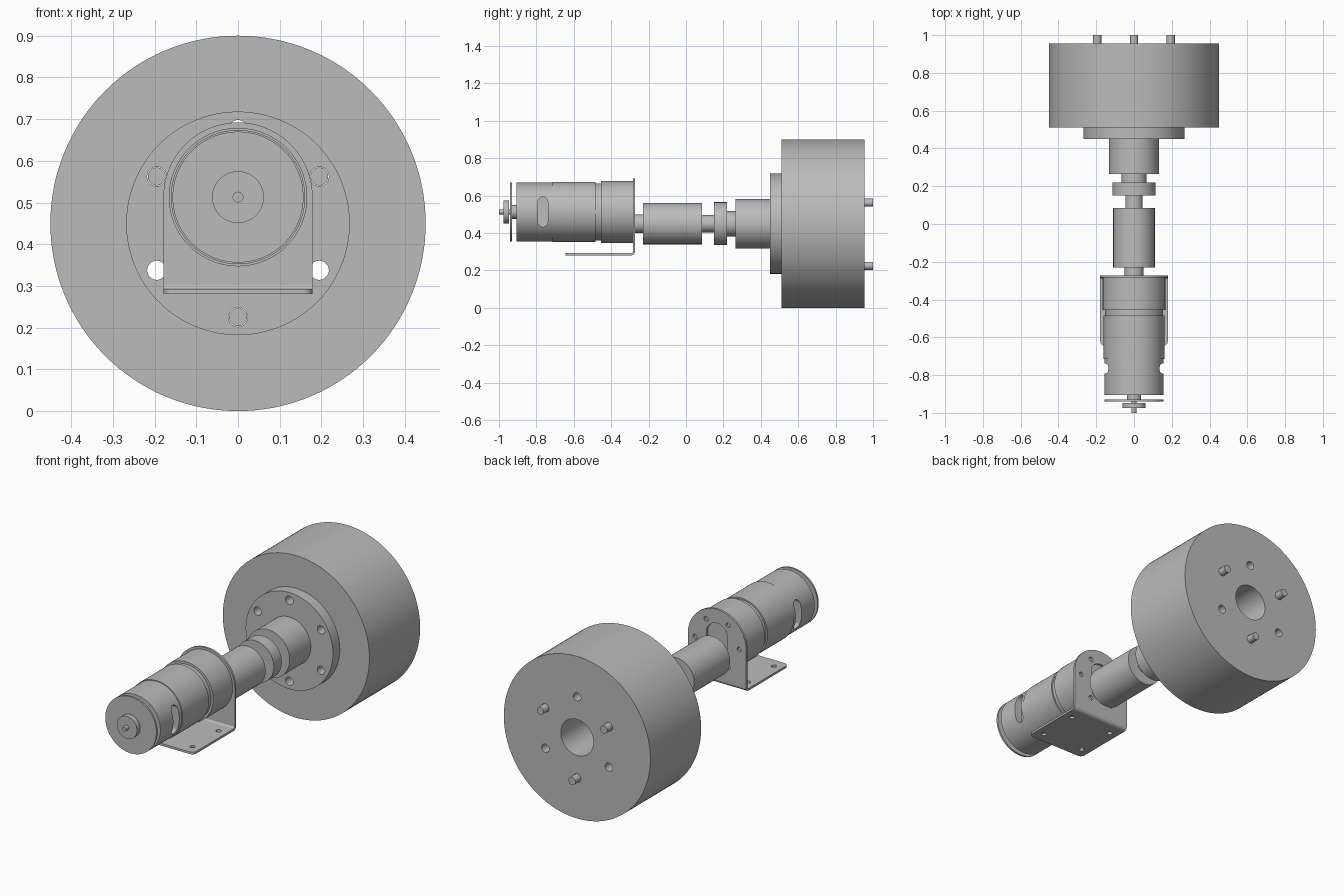
import bpy, bmesh
from math import sin, cos, pi, radians
from mathutils import Vector

if "Cube" in bpy.data.objects:
    bpy.data.objects.remove(bpy.data.objects["Cube"])

metal = bpy.data.materials.new("grey_metal")
metal.use_nodes = True
GREY = (0.5, 0.5, 0.5, 1)
metal.diffuse_color = GREY
metal.node_tree.nodes["Principled BSDF"].inputs["Base Color"].default_value = GREY

WHEEL_Z, MOTOR_Z = 0.45, 0.513   # the two parallel axes
PLATE_HALF = 0.179


def finish(name, bm):
    """Turn a bmesh into a smooth-shaded object with sharp edges kept."""
    bmesh.ops.remove_doubles(bm, verts=bm.verts, dist=1e-5)
    bmesh.ops.recalc_face_normals(bm, faces=bm.faces)
    mesh = bpy.data.meshes.new(name)
    bm.to_mesh(mesh)
    bm.free()
    mesh.materials.append(metal)
    obj = bpy.data.objects.new(name, mesh)
    bpy.context.collection.objects.link(obj)
    smooth(obj)
    return obj


def smooth(obj):
    bpy.ops.object.select_all(action="DESELECT")
    obj.select_set(True)
    bpy.context.view_layer.objects.active = obj
    bpy.ops.object.shade_smooth_by_angle(angle=radians(30))


def lathe(name, profile, z, x=0, segments=96):
    """Revolve (y, radius) points about an axis running along y."""
    bm = bmesh.new()
    verts = [bm.verts.new((x, y, z + r)) for y, r in profile]
    edges = [bm.edges.new(pair) for pair in zip(verts, verts[1:])]
    bmesh.ops.spin(bm, geom=verts + edges, cent=(x, 0, z), axis=(0, 1, 0),
                   angle=2 * pi, steps=segments)
    return finish(name, bm)


def rod(name, y0, y1, r, z, x=0, segments=64):
    return lathe(name, [(y0, 0), (y0, r), (y1, r), (y1, 0)], z, x, segments)


def prism(name, outline, direction):
    """Extrude a closed outline of 3D points."""
    bm = bmesh.new()
    face = bm.faces.new([bm.verts.new(p) for p in outline])
    top = bmesh.ops.extrude_face_region(bm, geom=[face])["geom"]
    bmesh.ops.translate(bm, vec=Vector(direction),
                        verts=[g for g in top if isinstance(g, bmesh.types.BMVert)])
    return finish(name, bm)


def arc(cx, cy, r, start, end, steps=16):
    angles = [radians(start + (end - start) * i / steps) for i in range(steps + 1)]
    return [(cx + r * cos(a), cy + r * sin(a)) for a in angles]


def cut(obj, cutters):
    """Subtract each cutter from the object, then discard it."""
    for cutter in cutters:
        cutter.hide_render = True
        mod = obj.modifiers.new("cut", "BOOLEAN")
        mod.operation, mod.solver, mod.object = "DIFFERENCE", "EXACT", cutter
        bpy.context.view_layer.objects.active = obj
        bpy.ops.object.modifier_apply(modifier=mod.name)
        bpy.data.objects.remove(cutter)
    smooth(obj)


def ring(count, radius, z, start):
    return [(radius * cos(a), z + radius * sin(a))
            for a in (radians(start + 360 * i / count) for i in range(count))]


# Wheel with stepped hub and a deep bore in its back
wheel = lathe("wheel", [(0.265, 0), (0.265, 0.132), (0.45, 0.132), (0.45, 0.268),
                        (0.51, 0.268), (0.51, 0.45), (0.955, 0.45), (0.955, 0.1),
                        (0.3, 0.1), (0.3, 0)], WHEEL_Z, segments=128)
bolt_circle = ring(6, 0.225, WHEEL_Z, 30)
cut(wheel, [rod("hole_cutter", 0.4, 1.1, 0.023, z, x, 32) for x, z in bolt_circle])

# Drive pins in every other wheel hole
for x, z in bolt_circle[::2]:
    rod("drive_pin", 0.62, 1.0, 0.0215, z, x, 32)

# Drive line between wheel and motor
rod("hub_neck", 0.22, 0.27, 0.067, WHEEL_Z)
rod("drive_collar", 0.15, 0.22, 0.115, WHEEL_Z)
rod("drive_shaft", 0.08, 0.155, 0.046, WHEEL_Z)
rod("coupling", -0.23, 0.085, 0.11, WHEEL_Z)
rod("gearbox_shaft", -0.3, -0.225, 0.05, WHEEL_Z)

# Motor can and gearbox with a groove between them
motor = lathe("motor_body", [(-0.905, 0), (-0.905, 0.157), (-0.715, 0.157),
                             (-0.715, 0.161), (-0.485, 0.161), (-0.485, 0.153),
                             (-0.455, 0.153), (-0.455, 0.166), (-0.284, 0.166),
                             (-0.284, 0)], MOTOR_Z)
# Rounded vent slots on both sides of the can
slot = (arc(-0.765, MOTOR_Z + 0.054, 0.026, 0, 180)
        + arc(-0.765, MOTOR_Z - 0.054, 0.026, 180, 360))
cut(motor, [prism("vent_cutter", [(side * 0.11, y, z) for y, z in slot],
                  (side * 0.1, 0, 0)) for side in (-1, 1)])

# Encoder at the front end
rod("encoder_boss", -0.93, -0.9, 0.037, MOTOR_Z)
rod("encoder_plate", -0.94, -0.93, 0.157, MOTOR_Z, segments=96)
rod("encoder_magnet", -0.975, -0.947, 0.062, MOTOR_Z)
rod("encoder_shaft", -1.0, -0.92, 0.013, MOTOR_Z, segments=32)

# Upright bracket plate with arched top, shaft opening and screw holes
arch = arc(0, MOTOR_Z, PLATE_HALF, 0, 180, 48) + [(-PLATE_HALF, 0.303), (PLATE_HALF, 0.303)]
upright = prism("bracket_upright", [(x, -0.284, z) for x, z in arch], (0, 0.012, 0))
opening = arc(0, 0.55, 0.065, 0, 180) + arc(0, 0.45, 0.065, 180, 360)
cut(upright, [prism("opening_cutter", [(x, -0.3, z) for x, z in opening], (0, 0.05, 0))]
    + [rod("screw_cutter", -0.3, -0.25, 0.013, z, x, 24)
       for x, z in ring(6, 0.135, 0.505, 0)])

# Bracket bend
bend = arc(-0.294, 0.303, 0.022, -90, 0) + arc(-0.294, 0.303, 0.01, 0, -90)
prism("bracket_bend", [(-PLATE_HALF, y, z) for y, z in bend], (2 * PLATE_HALF, 0, 0))

# Bracket foot with rounded front corners and four mounting holes
CORNER = 0.025
inset = PLATE_HALF - CORNER
foot_outline = ([(PLATE_HALF, -0.294), (-PLATE_HALF, -0.294)]
                + arc(-inset, -0.645 + CORNER, CORNER, 180, 270, 8)
                + arc(inset, -0.645 + CORNER, CORNER, 270, 360, 8))
foot = prism("bracket_foot", [(x, y, 0.281) for x, y in foot_outline], (0, 0, 0.012))
cut(foot, [prism("mount_cutter", [(x, y, 0.25) for x, y in arc(cx, cy, 0.014, 0, 345, 23)],
                 (0, 0, 0.1)) for cx in (-0.13, 0.13) for cy in (-0.585, -0.355)])
